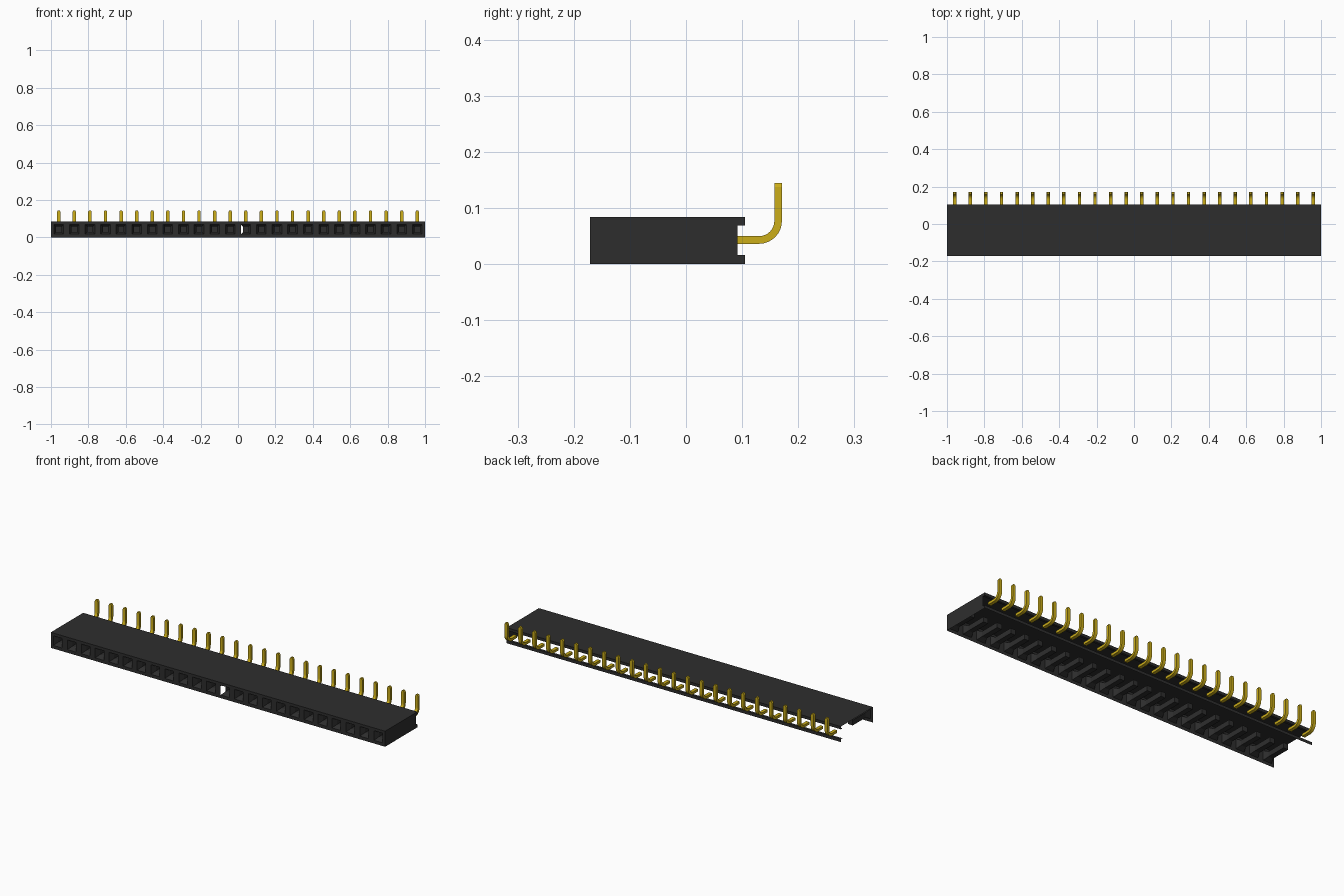
import bpy, bmesh, math

old = bpy.data.objects.get("Cube")
if old:
    bpy.data.objects.remove(old, do_unlink=True)

COUNT = 24
PITCH = 2.0 / COUNT
FRONT, BACK, HEIGHT = -0.171, 0.105, 0.084
WALL, LIP_LOW, LIP_HIGH = 0.092, 0.016, 0.069
MID = 0.043                                   # socket and pin height


def material(name, rgb, rough):
    m = bpy.data.materials.new(name)
    m.use_nodes = True
    m.diffuse_color = (*rgb, 1)
    b = m.node_tree.nodes["Principled BSDF"]
    b.inputs["Base Color"].default_value = (*rgb, 1)
    b.inputs["Roughness"].default_value = rough
    return m


def finish(bm, name, mat):
    me = bpy.data.meshes.new(name)
    bm.to_mesh(me)
    bm.free()
    me.materials.append(mat)
    ob = bpy.data.objects.new(name, me)
    bpy.context.collection.objects.link(ob)
    return ob


def bridge(bm, a, b, skip=None):
    """Join two four-cornered rings with quads."""
    for i in range(4):
        if i != skip:
            j = (i + 1) % 4
            bm.faces.new((a[i], a[j], b[j], b[i]))


black = material("black plastic", (0.027, 0.027, 0.027), 0.6)
gold = material("gold metal", (0.60, 0.42, 0.01), 0.4)

# Housing shell: extruded end profile, open at the bottom, rear wall and one end
profile = [(FRONT, 0), (BACK, 0), (BACK, LIP_LOW), (WALL, LIP_LOW),
           (WALL, LIP_HIGH), (BACK, LIP_HIGH), (BACK, HEIGHT), (FRONT, HEIGHT)]
OPEN_SIDES = (0, 3, 7)                        # bottom, rear wall, socket front
bm = bmesh.new()
pos = [bm.verts.new((1, y, z)) for y, z in profile]
neg = [bm.verts.new((-1, y, z)) for y, z in profile]
bm.faces.new(pos)
for i in range(len(profile)):
    j = (i + 1) % len(profile)
    if i not in OPEN_SIDES:
        bm.faces.new((pos[i], neg[i], neg[j], pos[j]))
finish(bm, "housing", black)

# Socket front: one cell per contact with a funnel leading into a square tube
bm = bmesh.new()


def square(cx, half_x, z0, z1, y):
    return [bm.verts.new((cx + sx * half_x, y, z))
            for sx, z in ((-1, z0), (1, z0), (1, z1), (-1, z1))]


for n in range(COUNT):
    cx = -1 + (n + 0.5) * PITCH
    cell = square(cx, PITCH / 2, 0, HEIGHT, FRONT)
    mouth = square(cx, 0.026, MID - 0.026, MID + 0.026, FRONT)
    throat = square(cx, 0.014, MID - 0.014, MID + 0.014, FRONT + 0.025)
    end = square(cx, 0.014, MID - 0.014, MID + 0.014, FRONT + 0.135)
    bridge(bm, cell, mouth)
    bridge(bm, mouth, throat, skip=3 if n == COUNT // 2 else None)
    bridge(bm, throat, end)
    bm.faces.new(end)
bmesh.ops.remove_doubles(bm, verts=bm.verts, dist=1e-5)
finish(bm, "socket_front", black)

# Contact pin: flat bar swept back, round a bend and up to a narrowed tip
THICK, WIDE, RADIUS, PIN_Y = 0.0135, 0.018, 0.034, 0.1642
path = [(WALL - 0.002, MID, 0, 1)]
for k in range(9):
    a = math.radians(90 * k / 8)
    path.append((PIN_Y - RADIUS + RADIUS * math.sin(a),
                 MID + RADIUS - RADIUS * math.cos(a), a, 1))
path += [(PIN_Y, 0.137, math.pi / 2, 1), (PIN_Y, 0.145, math.pi / 2, 0.5)]
bm = bmesh.new()
rings = []
for y, z, a, s in path:
    ny, nz = -math.sin(a) * THICK / 2, math.cos(a) * THICK / 2
    rings.append([bm.verts.new((sx * s * WIDE / 2, y + t * ny, z + t * nz))
                  for sx, t in ((-1, -1), (1, -1), (1, 1), (-1, 1))])
for a, b in zip(rings, rings[1:]):
    bridge(bm, a, b)
bm.faces.new(rings[0])
bm.faces.new(rings[-1])
bmesh.ops.recalc_face_normals(bm, faces=bm.faces)
pin = finish(bm, "pin_01", gold)
bpy.ops.object.select_all(action='DESELECT')
pin.select_set(True)
bpy.context.view_layer.objects.active = pin
bpy.ops.object.shade_smooth_by_angle(angle=math.radians(25))

# Repeat the pin along the row
pin.location.x = -1 + PITCH / 2
for n in range(1, COUNT):
    dup = pin.copy()
    dup.name = f"pin_{n + 1:02d}"
    dup.location.x = -1 + (n + 0.5) * PITCH
    bpy.context.collection.objects.link(dup)
